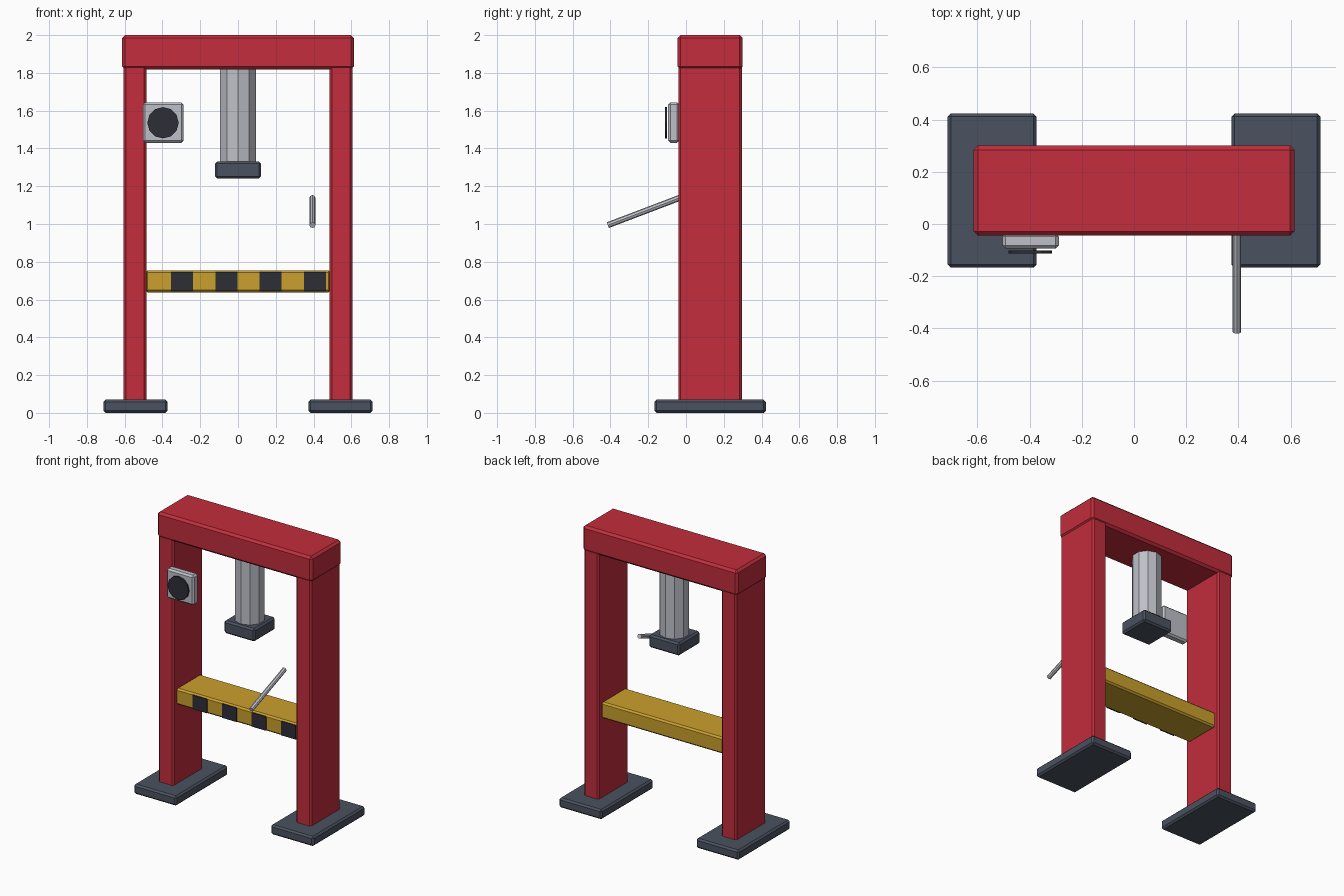
import bpy, math
from mathutils import Vector

if "Cube" in bpy.data.objects:
    bpy.data.objects.remove(bpy.data.objects["Cube"])


def material(name, rgb):
    m = bpy.data.materials.new(name)
    m.diffuse_color = (*rgb, 1)
    m.use_nodes = True
    m.node_tree.nodes["Principled BSDF"].inputs["Base Color"].default_value = m.diffuse_color
    return m


RED = material("red paint", (0.54, 0.026, 0.045))
SLATE = material("dark slate", (0.07, 0.085, 0.115))
YELLOW = material("safety yellow", (0.59, 0.35, 0.027))
BLACK = material("black", (0.026, 0.027, 0.037))
STEEL = material("light steel", (0.52, 0.53, 0.58))


def box(name, lo, hi, mat, bevel=0.012):
    """Box between two corners, with chamfered edges."""
    lo, hi = Vector(lo), Vector(hi)
    bpy.ops.mesh.primitive_cube_add(size=1, location=(lo + hi) / 2)
    ob = bpy.context.object
    ob.name = name
    ob.scale = hi - lo
    bpy.ops.object.transform_apply(location=False, rotation=False, scale=True)
    if bevel:
        mod = ob.modifiers.new("chamfer", 'BEVEL')
        mod.width = bevel
        mod.segments = 1
    ob.data.materials.append(mat)
    return ob


def rod(name, a, b, radius, sides, mat):
    """Flat-sided cylinder from point a to point b."""
    a, b = Vector(a), Vector(b)
    bpy.ops.mesh.primitive_cylinder_add(vertices=sides, radius=radius,
                                        depth=(b - a).length, location=(a + b) / 2)
    ob = bpy.context.object
    ob.name = name
    ob.rotation_euler = (b - a).to_track_quat('Z', 'Y').to_euler()
    ob.data.materials.append(mat)
    return ob


CY = 0.128  # depth centre of the frame

# Feet and posts, left and right
for side, s in (("left", -1), ("right", 1)):
    x = s * 0.543
    box(side + "_foot", (x - 0.17, CY - 0.295, 0), (x + 0.17, CY + 0.295, 0.07), SLATE)
    x = s * 0.545
    box(side + "_post", (x - 0.06, CY - 0.168, 0.01), (x + 0.06, CY + 0.168, 1.84), RED)

# Top beam
box("top_beam", (-0.614, CY - 0.172, 1.818), (0.614, CY + 0.172, 2.0), RED, 0.016)

# Press bed with hazard stripes on the front
box("press_bed", (-0.49, -0.006, 0.638), (0.49, 0.264, 0.755), YELLOW)
for i in range(4):
    x = -0.296 + 0.2345 * i
    box(f"hazard_stripe_{i + 1}", (x - 0.058, -0.012, 0.645), (x + 0.058, -0.004, 0.745), BLACK, 0)

# Ram and its head
ram = rod("ram", (0, CY + 0.004, 1.3), (0, CY + 0.004, 1.84), 0.1, 10, STEEL)
box("ram_head", (-0.122, 0.012, 1.24), (0.122, 0.252, 1.332), SLATE)

# Gauge housing and dial
box("gauge_housing", (-0.504, -0.094, 1.43), (-0.288, -0.036, 1.644), STEEL)
rod("gauge_dial", (-0.397, -0.101, 1.536), (-0.397, -0.112, 1.536), 0.083, 12, BLACK)

# Hand lever
rod("hand_lever", (0.394, -0.414, 0.994), (0.394, -0.035, 1.138), 0.016, 8, STEEL)
